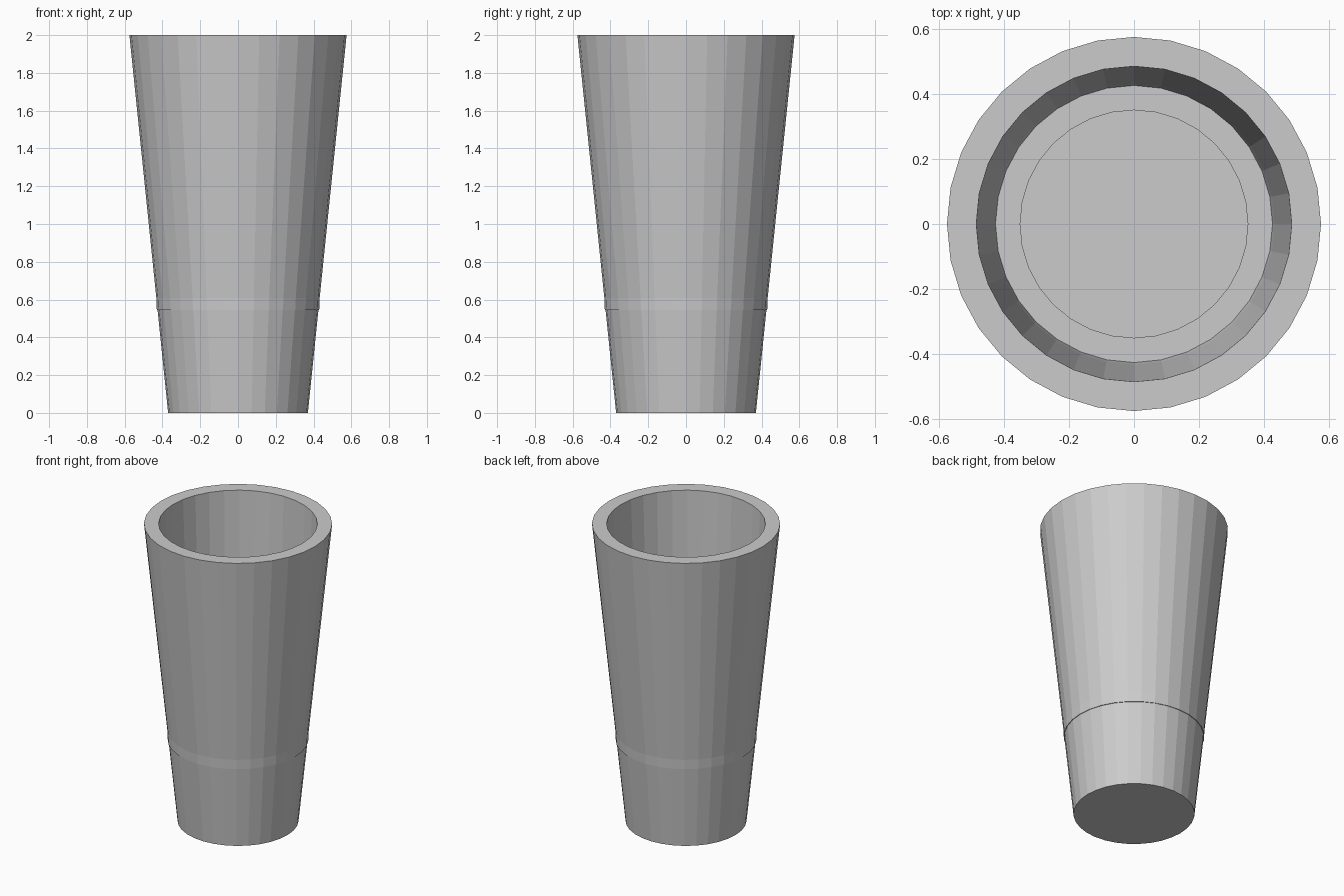
import bpy
import bmesh
from math import cos, sin, tau

if "Cube" in bpy.data.objects:
    bpy.data.objects.remove(bpy.data.objects["Cube"])

SIDES = 32

# Profile as (radius, height): outside from base to rim, then down the inside
profile = [
    (0.37, 0.0),     # base edge
    (0.575, 2.0),    # outer rim
    (0.485, 2.0),    # inner rim
    (0.43, 0.545),   # inner ledge, just breaking through the outer wall
    (0.35, 0.545),   # ledge inner edge
    (0.35, 0.06),    # well floor
]

bm = bmesh.new()


def ring(radius, z):
    return [bm.verts.new((radius * cos(tau * i / SIDES),
                          radius * sin(tau * i / SIDES), z))
            for i in range(SIDES)]


rings = [ring(r, z) for r, z in profile]

# Walls between neighbouring rings
for a, b in zip(rings, rings[1:]):
    for i in range(SIDES):
        j = (i + 1) % SIDES
        bm.faces.new((a[i], a[j], b[j], b[i]))

# Base underside and inside floor
bm.faces.new(rings[0][::-1])
bm.faces.new(rings[-1])

mesh = bpy.data.meshes.new("tapered_cup")
bm.to_mesh(mesh)
bm.free()
cup = bpy.data.objects.new("tapered_cup", mesh)
bpy.context.collection.objects.link(cup)
